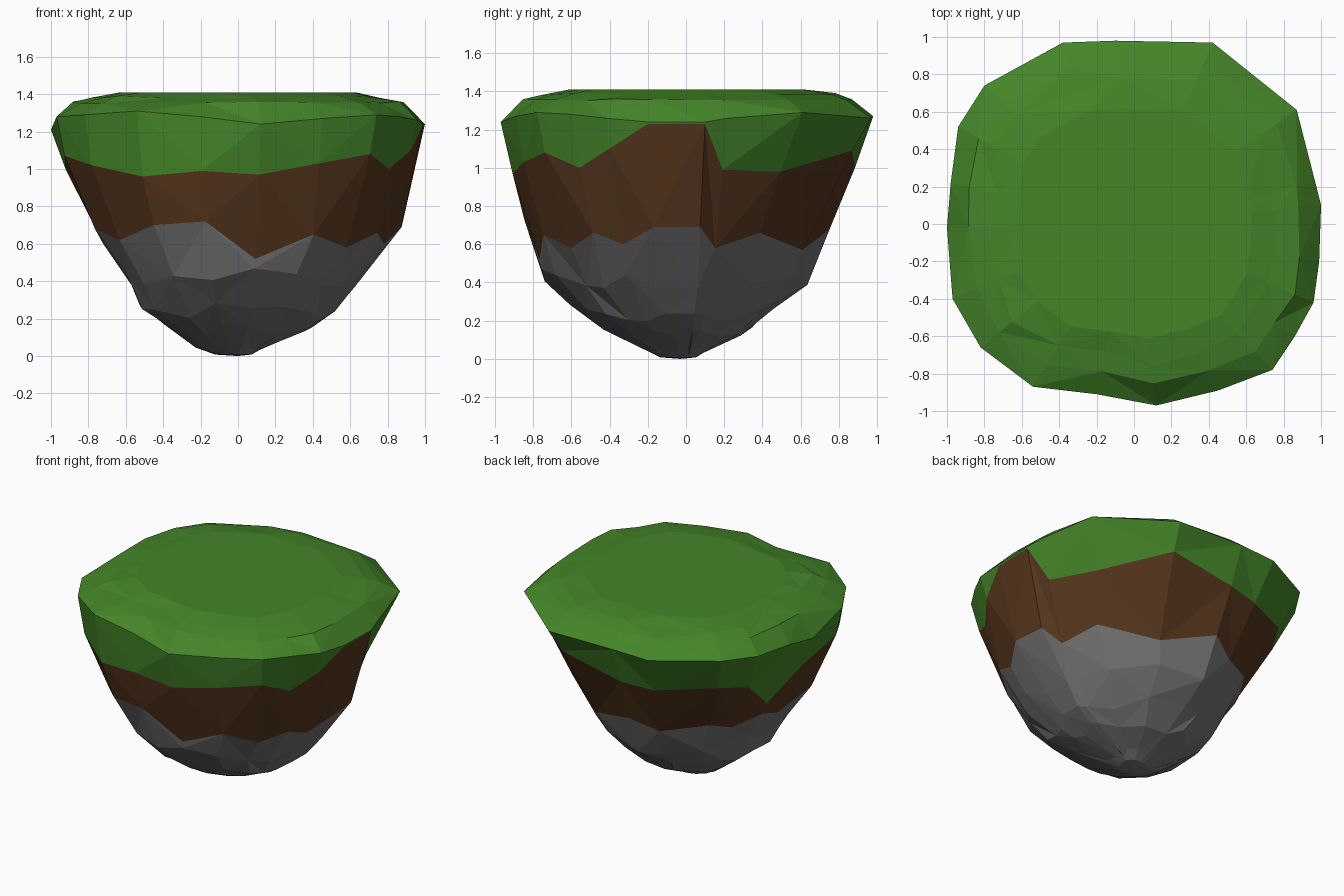
import bpy, math, random

if "Cube" in bpy.data.objects:
    bpy.data.objects.remove(bpy.data.objects["Cube"])

random.seed(11)

# Rim outline going round: x, y, rim height, grass/soil height, soil/rock height
RIM = [
    (1.00, 0.10, 1.24, 1.23, 0.69), (0.97, 0.22, 1.26, 0.99, 0.58),
    (0.87, 0.61, 1.29, 0.98, 0.66),
    (0.42, 0.97, 1.26, 1.09, 0.57), (-0.10, 0.98, 1.27, 1.00, 0.68),
    (-0.38, 0.97, 1.26, 0.98, 0.60), (-0.80, 0.74, 1.28, 1.02, 0.65),
    (-0.94, 0.52, 1.27, 0.98, 0.60), (-0.98, 0.22, 1.25, 0.75, 0.66),
    (-1.00, -0.02, 1.21, 1.00, 0.60), (-0.97, -0.40, 1.28, 1.07, 0.68),
    (-0.82, -0.66, 1.29, 1.02, 0.62), (-0.54, -0.87, 1.31, 0.96, 0.70),
    (-0.20, -0.91, 1.28, 0.99, 0.72), (0.12, -0.97, 1.24, 0.97, 0.52),
    (0.45, -0.89, 1.27, 1.03, 0.65), (0.74, -0.78, 1.29, 1.08, 0.58),
    (0.86, -0.60, 1.28, 1.00, 0.66), (0.96, -0.42, 1.26, 1.10, 0.60),
    (0.99, -0.20, 1.24, 1.23, 0.69),
]
N = len(RIM)

# Side profile: z, reach to -x, +x, -y, +y, and how much it follows the rim outline
LEVELS = [
    (0.00, 0.10, 0.06, 0.12, 0.04, 0), (0.05, 0.24, 0.14, 0.22, 0.12, 0.1),
    (0.15, 0.36, 0.40, 0.42, 0.36, 0.25), (0.25, 0.51, 0.54, 0.55, 0.44, 0.3),
    (0.37, 0.57, 0.62, 0.69, 0.62, 0.25), (0.45, 0.62, 0.68, 0.74, 0.68, 0.2),
    (0.65, 0.75, 0.87, 0.81, 0.75, 0.05),
    (1.00, 0.92, 0.94, 0.92, 0.89, 0.55), (1.24, 1.00, 1.00, 0.98, 0.98, 1.0),
]


def side_point(k, z):
    """Point of the island's flank in direction k at height z."""
    i = 0
    while i < len(LEVELS) - 2 and z > LEVELS[i + 1][0]:
        i += 1
    a, b = LEVELS[i], LEVELS[i + 1]
    t = min(1, max(0, (z - a[0]) / (b[0] - a[0])))
    _, xn, xp, yn, yp, w = [p + (q - p) * t for p, q in zip(a, b)]
    x, y = RIM[k][:2]
    ang = math.atan2(y, x)
    c, s = math.cos(ang), math.sin(ang)
    ex, ey = c * (xp if c > 0 else xn), s * (yp if s > 0 else yn)
    # corners bulge at the front and draw in at the back
    corner = (-0.12 if c > 0 else -0.04) if s > 0 else (0.04 if c > 0 else 0.11)
    fade = min(1, z / 0.2, max(0, (1.24 - z) / 0.45))
    f = 1 + corner * fade * abs(2 * s * c)
    return (f * (ex + (x * (xp if x > 0 else xn) - ex) * w),
            f * (ey + (y * (yp if y > 0 else yn) / 0.98 - ey) * w), z)


def flank_ring(z, rough=0.0):
    ring = []
    for k in range(N):
        x, y, h = side_point(k, max(0.0, z + random.uniform(-rough, rough)))
        s = 1 + random.uniform(-rough, rough) * 0.7
        ring.append((x * s, y * s, h))
    return ring


def top_ring(scale, z, rough):
    ring = []
    for x, y, *_ in RIM:
        s = scale * (1.06 - 0.06 * math.hypot(x, y)) + random.uniform(-rough, rough)
        ring.append((x * s, y * s, z + random.uniform(-rough, rough) * 0.3))
    return ring


def skin(name, rings, color, cap=None):
    """Flat triangulated band through the rings, optionally closed at its last ring."""
    verts = [p for r in rings for p in r]
    faces = []
    for r in range(len(rings) - 1):
        for k in range(N):
            a, b = r * N + k, r * N + (k + 1) % N
            c, d = b + N, a + N
            if (k + r) % 2:
                faces += [(a, b, c), (a, c, d)]
            else:
                faces += [(a, b, d), (b, c, d)]
    if cap:
        last = (len(rings) - 1) * N
        verts.append(cap)
        faces += [(last + k, last + (k + 1) % N, len(verts) - 1) for k in range(N)]
    if rings[-1][0][2] < rings[0][0][2]:
        faces = [f[::-1] for f in faces]
    mesh = bpy.data.meshes.new(name)
    mesh.from_pydata(verts, [], faces)
    mat = bpy.data.materials.new(name)
    mat.diffuse_color = (*color, 1)
    mat.use_nodes = True
    mat.node_tree.nodes["Principled BSDF"].inputs["Base Color"].default_value = mat.diffuse_color
    mesh.materials.append(mat)
    obj = bpy.data.objects.new(name, mesh)
    bpy.context.collection.objects.link(obj)
    return obj


# Shared border rings
rim = [(x, y, z) for x, y, z, _, _ in RIM]
grass_edge = [side_point(k, RIM[k][3]) for k in range(N)]
rock_edge = [side_point(k, RIM[k][4]) for k in range(N)]

# Grass cap with rounded shoulder and flat top
skin("grass", [grass_edge, rim, top_ring(0.88, 1.355, 0.02),
               top_ring(0.77, 1.385, 0.03), top_ring(0.63, 1.41, 0.0)],
     (0.058, 0.235, 0.022), cap=(0, 0, 1.41))

# Soil band
skin("soil", [rock_edge, grass_edge], (0.092, 0.036, 0.012))

# Rock underside, rough and tapering to a blunt tip
skin("rock", [rock_edge, flank_ring(0.42, 0.05), flank_ring(0.24, 0.045),
              flank_ring(0.14, 0.03), flank_ring(0.04, 0.02), flank_ring(0.008, 0.0)],
     (0.17, 0.17, 0.17), cap=(0.0, -0.03, 0.0))
